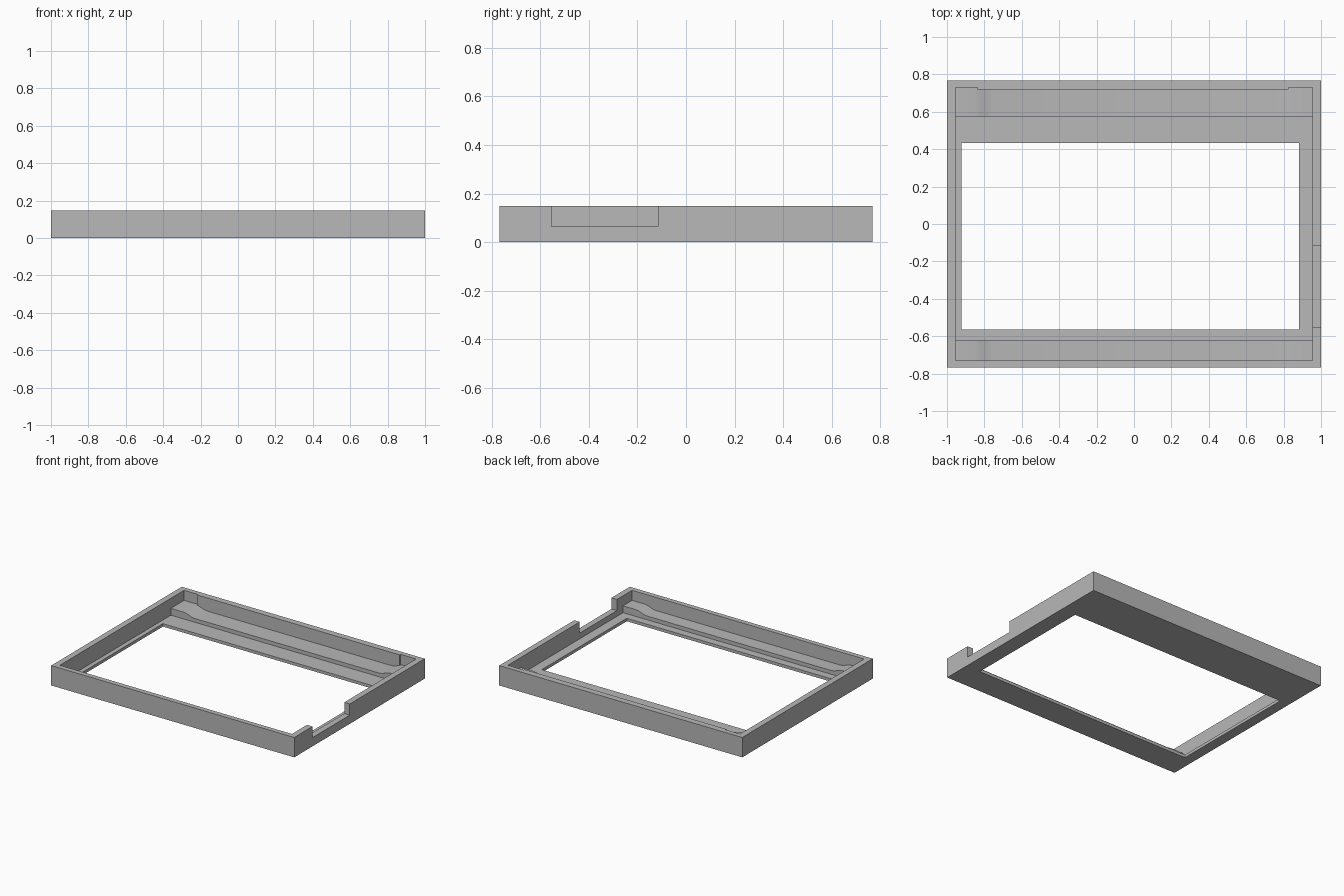
import bpy
import bmesh
from mathutils import Vector

cube = bpy.data.objects.get("Cube")
if cube:
    bpy.data.objects.remove(cube, do_unlink=True)

HX, HY, HEIGHT = 1.0, 0.767, 0.148      # outer half sizes and height
IX, IY = 0.955, 0.73                    # inner half sizes of the tray
FLOOR = 0.022

grey = bpy.data.materials.new("plain grey")
grey.use_nodes = True
colour = (0.48, 0.48, 0.48, 1)
grey.diffuse_color = colour
grey.node_tree.nodes["Principled BSDF"].inputs["Base Color"].default_value = colour


def prism(name, points, offset):
    """Extrude a closed outline along an offset vector."""
    bm = bmesh.new()
    face = bm.faces.new([bm.verts.new(p) for p in points])
    grown = bmesh.ops.extrude_face_region(bm, geom=[face])
    verts = [g for g in grown["geom"] if isinstance(g, bmesh.types.BMVert)]
    bmesh.ops.translate(bm, verts=verts, vec=Vector(offset))
    bmesh.ops.recalc_face_normals(bm, faces=bm.faces)
    mesh = bpy.data.meshes.new(name)
    bm.to_mesh(mesh)
    bm.free()
    mesh.materials.append(grey)
    obj = bpy.data.objects.new(name, mesh)
    bpy.context.collection.objects.link(obj)
    return obj


def box(name, x0, x1, y0, y1, z0, z1):
    outline = [(x0, y0, z0), (x1, y0, z0), (x1, y1, z0), (x0, y1, z0)]
    return prism(name, outline, (0, 0, z1 - z0))


def cut(target, cutter):
    """Subtract a cutter, then discard it."""
    mod = target.modifiers.new("cut", "BOOLEAN")
    mod.operation = "DIFFERENCE"
    mod.solver = "EXACT"
    mod.object = cutter
    bpy.context.view_layer.objects.active = target
    bpy.ops.object.modifier_apply(modifier=mod.name)
    bpy.data.objects.remove(cutter, do_unlink=True)


# Tray with floor and walls; the back wall is thicker between its corners
frame = box("frame", -HX, HX, -HY, HY, 0, HEIGHT)
pocket = [(-IX, -IY), (IX, -IY), (IX, IY), (0.826, IY),
          (0.826, 0.72), (-0.837, 0.72), (-0.837, IY), (-IX, IY)]
cut(frame, prism("pocket_cutter", [(x, y, FLOOR) for x, y in pocket], (0, 0, 0.3)))

# Window opening through the floor
cut(frame, box("window_cutter", -0.922, 0.883, -0.565, 0.434, -0.1, 0.1))

# Notch in the left wall
cut(frame, box("notch_cutter", 0.9, 1.1, -0.553, -0.115, 0.065, 0.3))

# Ledges along front and back, raised at both ends by a soft slope
slope = [(IX, 0.073), (0.85, 0.073), (0.825, 0.069), (0.785, 0.054), (0.76, 0.05)]
top = slope + [(-x, z) for x, z in reversed(slope)]
profile = [(IX, FLOOR)] + top + [(-IX, FLOOR)]
for name, y0, y1 in (("front_ledge", -IY, -0.624), ("back_ledge", 0.575, IY)):
    ledge = prism(name, [(x, y0, z) for x, z in profile], (0, y1 - y0, 0))
    bpy.ops.object.select_all(action="DESELECT")
    ledge.select_set(True)
    bpy.context.view_layer.objects.active = ledge
    bpy.ops.object.shade_smooth_by_angle()
